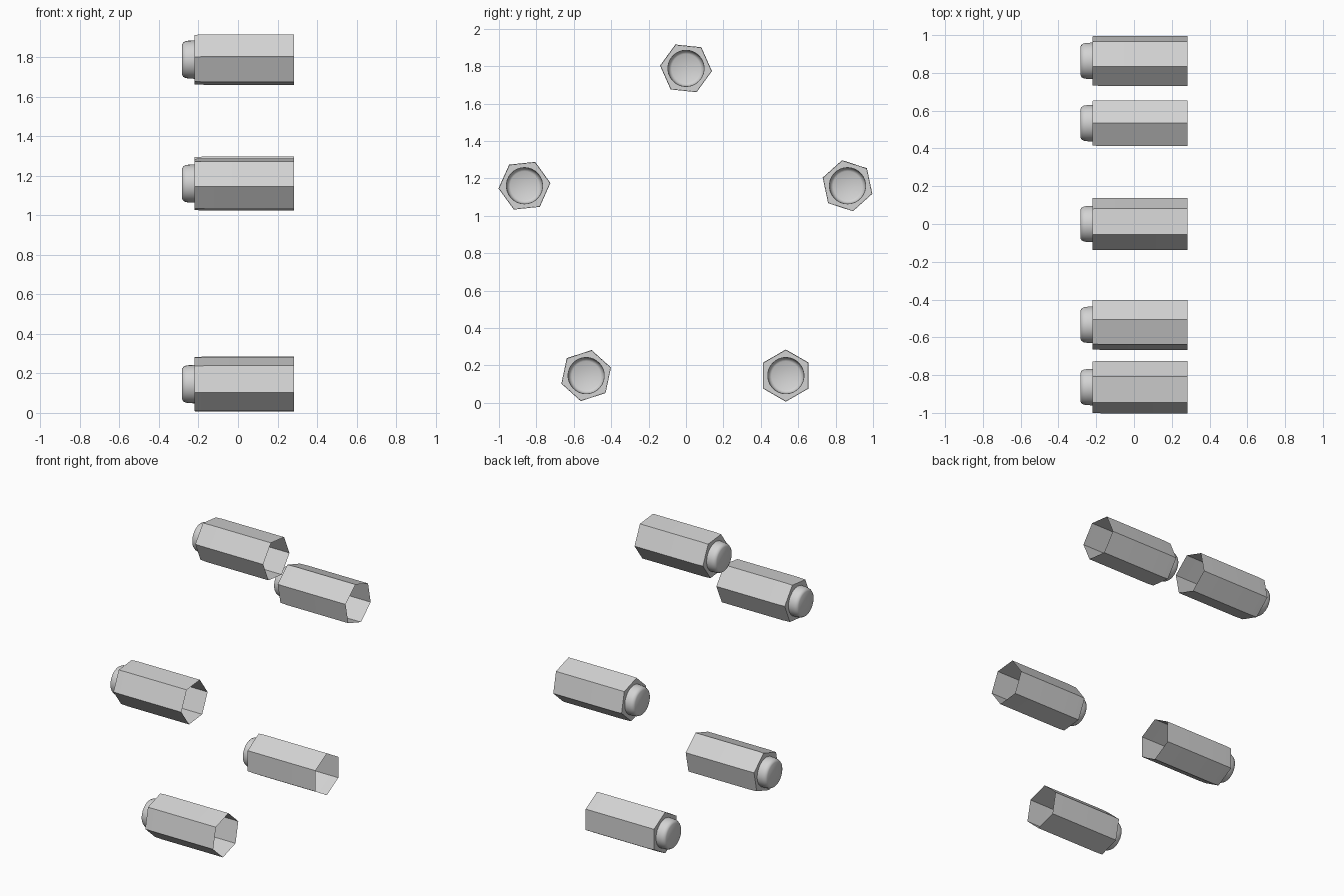
import bpy, bmesh, math

if "Cube" in bpy.data.objects:
    bpy.data.objects.remove(bpy.data.objects["Cube"])

STEEL = bpy.data.materials.new("steel_grey")
STEEL.diffuse_color = (0.65, 0.65, 0.65, 1)
STEEL.use_nodes = True
STEEL.node_tree.nodes["Principled BSDF"].inputs["Base Color"].default_value = STEEL.diffuse_color

BOLT_R, HUB_Z = 0.908, 0.88      # bolt circle
SIDES, PER = 6, 5                # hex sides, cap segments per side
SEG = SIDES * PER


def ring(bm, x, r, n, turn):
    return [bm.verts.new((x, r * math.cos(turn + 2 * math.pi * i / n),
                          r * math.sin(turn + 2 * math.pi * i / n))) for i in range(n)]


def bridge(bm, a, b):
    n = len(a)
    for i in range(n):
        bm.faces.new((a[i], a[(i + 1) % n], b[(i + 1) % n], b[i]))


def lug_nut(index):
    a = math.radians(90 + 72 * index)
    turn = a + math.radians(24)
    bm = bmesh.new()
    # open hexagonal sleeve, slightly drawn in at the cap end
    hexes = [ring(bm, x, r, SIDES, turn)
             for x, r in ((0.283, 0.1395), (-0.17, 0.1395), (-0.22, 0.137))]
    for p, q in zip(hexes, hexes[1:]):
        bridge(bm, p, q)
    # round cap with a softened rim
    caps = [ring(bm, x, r, SEG, turn)
            for x, r in ((-0.22, 0.097), (-0.25, 0.096), (-0.266, 0.093),
                         (-0.277, 0.087), (-0.283, 0.077))]
    for p, q in zip(caps, caps[1:]):
        bridge(bm, p, q)
    bm.faces.new(caps[-1])
    # flat shoulder between hexagon and cap
    h, c = hexes[-1], caps[0]
    for i in range(SIDES):
        arc = [c[(i * PER + k) % SEG] for k in range(PER, -1, -1)]
        bm.faces.new([h[i], h[(i + 1) % SIDES]] + arc)
    bm.normal_update()
    if caps and bm.faces[:] and min(bm.faces, key=lambda f: f.calc_center_median().x).normal.x > 0:
        bmesh.ops.reverse_faces(bm, faces=bm.faces[:])
    bmesh.ops.recalc_face_normals(bm, faces=bm.faces[:])
    me = bpy.data.meshes.new("lug_nut")
    bm.to_mesh(me)
    bm.free()
    me.materials.append(STEEL)
    ob = bpy.data.objects.new(f"lug_nut_{index + 1}", me)
    ob.location = (0, BOLT_R * math.cos(a), HUB_Z + BOLT_R * math.sin(a))
    bpy.context.collection.objects.link(ob)
    return ob


for i in range(5):
    nut = lug_nut(i)
    bpy.ops.object.select_all(action='DESELECT')
    nut.select_set(True)
    bpy.context.view_layer.objects.active = nut
    bpy.ops.object.shade_smooth_by_angle(angle=math.radians(32))
